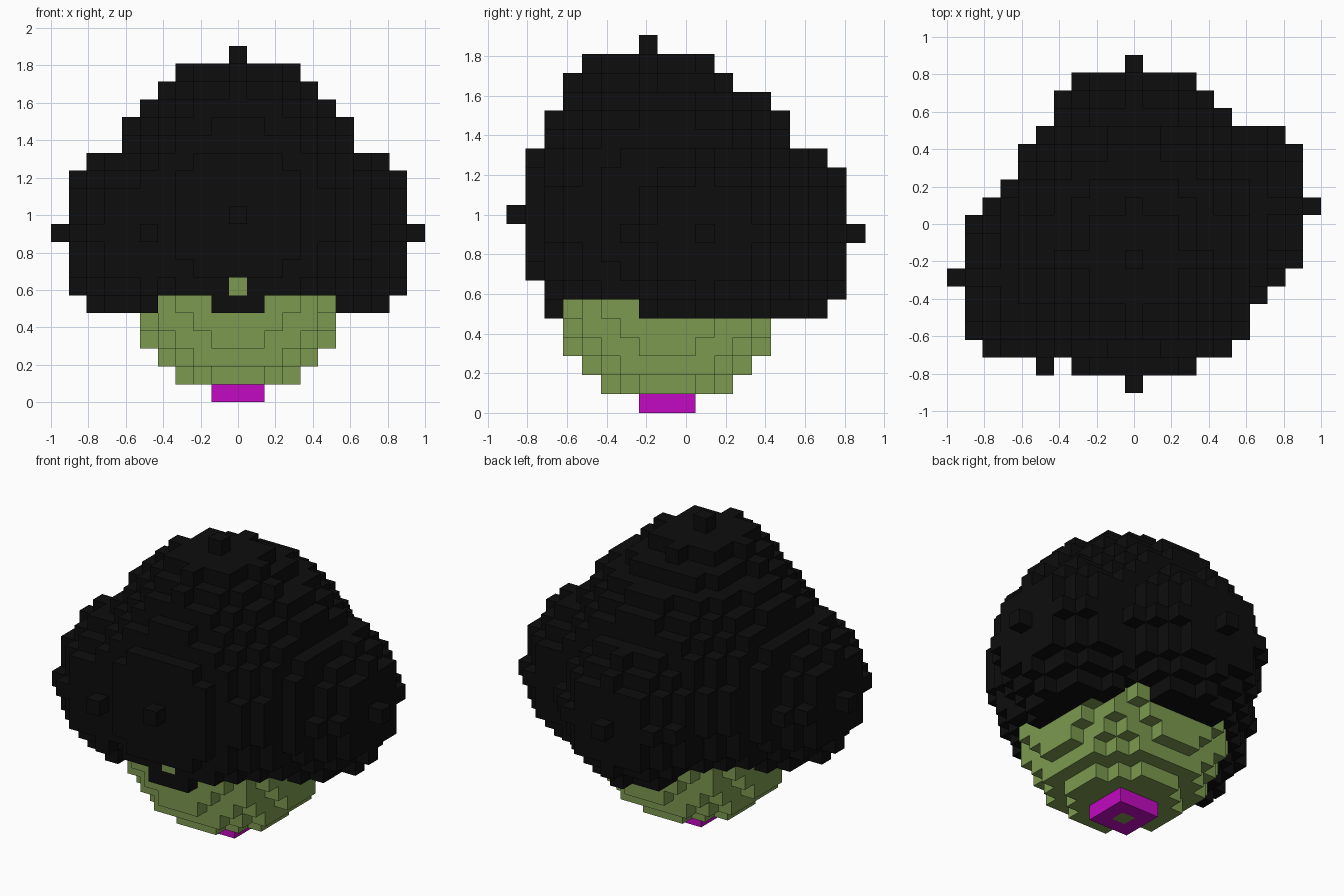
import bpy
import bmesh
from itertools import product

cube = bpy.data.objects.get("Cube")
if cube:
    bpy.data.objects.remove(cube, do_unlink=True)

V = 2 / 21  # edge of one block


def ball(cx, cy, cz, r):
    """Set of block cells inside a sphere."""
    span = range(-r, r + 1)
    return {(cx + x, cy + y, cz + z) for x, y, z in product(span, repeat=3)
            if x * x + y * y + z * z <= r * r}


def material(name, rgb):
    mat = bpy.data.materials.new(name)
    mat.use_nodes = True
    mat.diffuse_color = (*rgb, 1)
    bsdf = mat.node_tree.nodes["Principled BSDF"]
    bsdf.inputs["Base Color"].default_value = (*rgb, 1)
    bsdf.inputs["Roughness"].default_value = 0.9
    return mat


def block_object(name, cells, solid, mat):
    """Mesh of the outward block faces of a part, skipping faces against other blocks."""
    bm = bmesh.new()
    verts = {}

    def vert(p):
        if p not in verts:
            verts[p] = bm.verts.new(((p[0] - 0.5) * V, (p[1] - 0.5) * V, p[2] * V))
        return verts[p]

    for cell in sorted(cells):
        for axis, side in product(range(3), (0, 1)):
            neighbour = list(cell)
            neighbour[axis] += 2 * side - 1
            if tuple(neighbour) in solid:
                continue
            u, w = (axis + 1) % 3, (axis + 2) % 3
            corners = []
            for du, dw in ((0, 0), (1, 0), (1, 1), (0, 1)):
                p = list(cell)
                p[axis] += side
                p[u] += du
                p[w] += dw
                corners.append(vert(tuple(p)))
            bm.faces.new(corners if side else corners[::-1])
    mesh = bpy.data.meshes.new(name)
    bm.to_mesh(mesh)
    bm.free()
    mesh.materials.append(mat)
    obj = bpy.data.objects.new(name, mesh)
    bpy.context.collection.objects.link(obj)
    return obj


# Lower ball
lower = ball(0, -1, 6, 6)

# Square foot around the ball's lowest block
foot = {(x, y, 0) for x in range(-1, 2) for y in range(-2, 1)} - lower

# Dark mass: one large ball with four smaller lobes (left, right, back, top)
dark = ball(0, -1, 10, 8)
for centre in ((5, 1, 9), (-5, -3, 9), (0, 4, 9), (0, -2, 14)):
    dark |= ball(*centre, 5)
dark -= lower

solid = lower | foot | dark
block_object("dark_canopy", dark, solid, material("black", (0.004, 0.004, 0.004)))
block_object("lower_ball", lower, solid, material("olive green", (0.2, 0.32, 0.08)))
block_object("foot", foot, solid, material("magenta", (0.54, 0.003, 0.54)))
